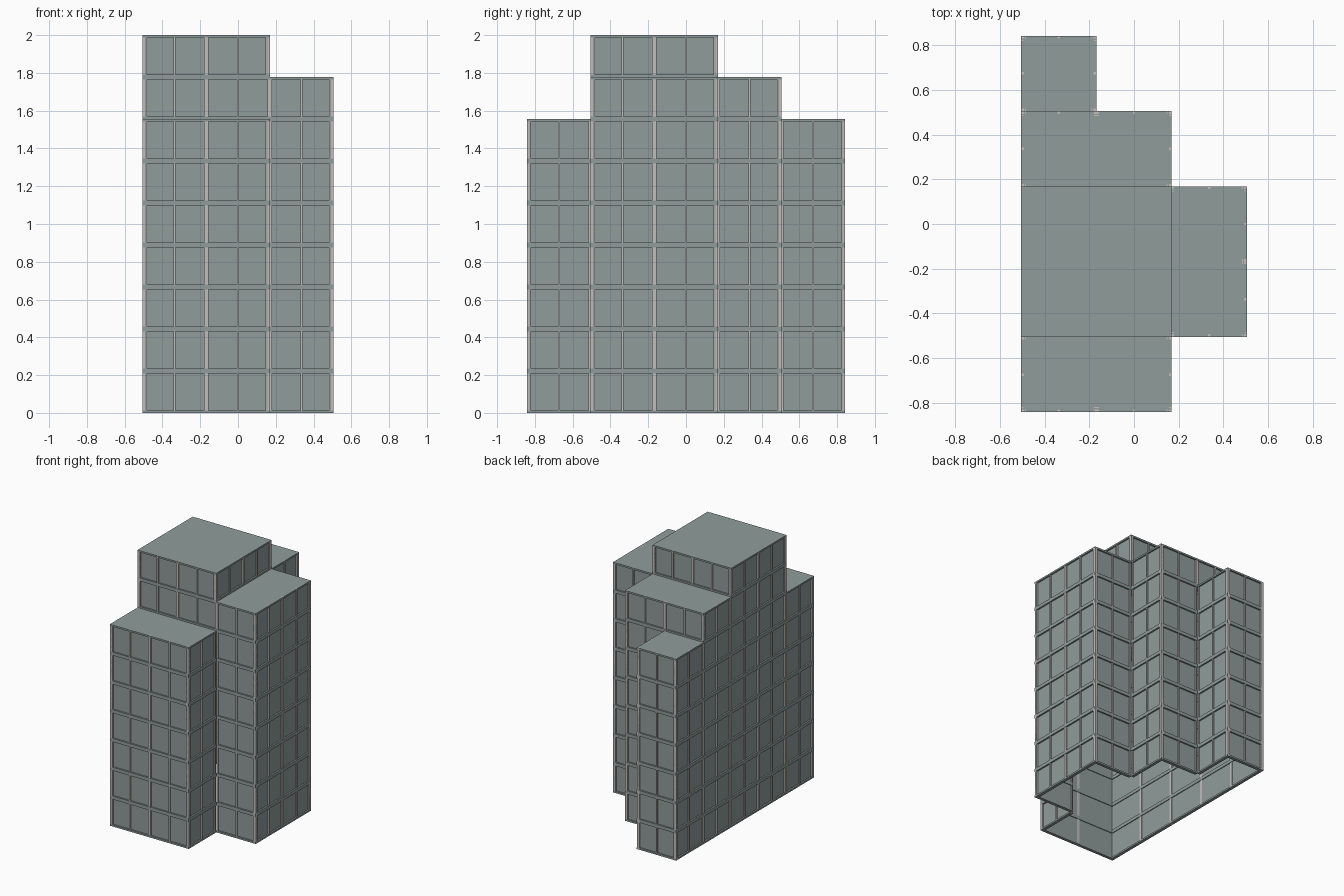
import bpy
import bmesh
from mathutils import Matrix, Vector

if "Cube" in bpy.data.objects:
    bpy.data.objects.remove(bpy.data.objects["Cube"])

CELL = 0.3367          # plan module
FLOOR = 2 / 9          # storey height
BAND = 0.013           # height of a frame band in one storey
POST = 0.011           # width of an upright

# Stepped blocks: first and last plan cell in x and y, storeys
BLOCKS = {
    "tower": (0, 2, 1, 3, 9),
    "front_wing": (0, 2, 0, 1, 7),
    "left_wing": (2, 3, 1, 3, 8),
    "back_wing": (0, 2, 3, 4, 8),
    "rear_wing": (0, 1, 4, 5, 7),
}


def material(name, colour):
    mat = bpy.data.materials.new(name)
    mat.use_nodes = True
    mat.diffuse_color = (*colour, 1)
    mat.node_tree.nodes["Principled BSDF"].inputs["Base Color"].default_value = (*colour, 1)
    return mat


grey_green = material("grey_green", (0.28, 0.335, 0.325))
pale_grey = material("pale_grey", (0.54, 0.51, 0.50))


def add_box(bm, low, high, frame=Matrix()):
    low, high = Vector(low), Vector(high)
    place = Matrix.Translation((low + high) / 2) @ Matrix.Diagonal((*(high - low), 1))
    bmesh.ops.create_cube(bm, size=1, matrix=frame @ place)


def finish(bm, name, mat):
    mesh = bpy.data.meshes.new(name)
    bm.to_mesh(mesh)
    bm.free()
    mesh.materials.append(mat)
    obj = bpy.data.objects.new(name, mesh)
    bpy.context.collection.objects.link(obj)


def plan(i, j):
    return Vector(((i - 1.5) * CELL, (j - 2.5) * CELL, 0))


# Storeys standing on each plan cell
storeys = {}
for x0, x1, y0, y1, count in BLOCKS.values():
    for i in range(x0, x1):
        for j in range(y0, y1):
            storeys[i, j] = count

panes, bands, posts = bmesh.new(), bmesh.new(), bmesh.new()


def wall_tile(frame):
    """One window bay: local x along the wall, y inward, z up."""
    h = CELL / 2
    add_box(panes, (-h, 0.012, 0), (h, 0.018, FLOOR), frame)
    for z in (0, FLOOR - BAND):
        add_box(bands, (-h, 0, z), (h, 0.024, z + BAND), frame)
    for x in (-h, h - POST):
        add_box(posts, (x, 0.002, 0), (x + POST, 0.022, FLOOR), frame)
    add_box(posts, (-POST / 2, 0.002, 0), (POST / 2, 0.014, FLOOR), frame)


# Clad every cell side that stands clear of its neighbour
for (i, j), count in storeys.items():
    for turn, (dx, dy) in enumerate([(0, -1), (1, 0), (0, 1), (-1, 0)]):
        for level in range(storeys.get((i + dx, j + dy), 0), count):
            centre = plan(i + 0.5, j + 0.5) + Vector((0, 0, level * FLOOR))
            spin = Matrix.Rotation(turn * 1.5707963, 4, "Z")
            wall_tile(Matrix.Translation(centre) @ spin @ Matrix.Translation((0, -CELL / 2, 0)))

finish(panes, "window_panes", grey_green)
finish(bands, "floor_bands", grey_green)
finish(posts, "window_posts", pale_grey)

# Flat roof slab on each block
for name, (x0, x1, y0, y1, count) in BLOCKS.items():
    roof = bmesh.new()
    top = Vector((0, 0, count * FLOOR))
    add_box(roof, plan(x0, y0) + top - Vector((0, 0, BAND)), plan(x1, y1) + top)
    finish(roof, name + "_roof", grey_green)
